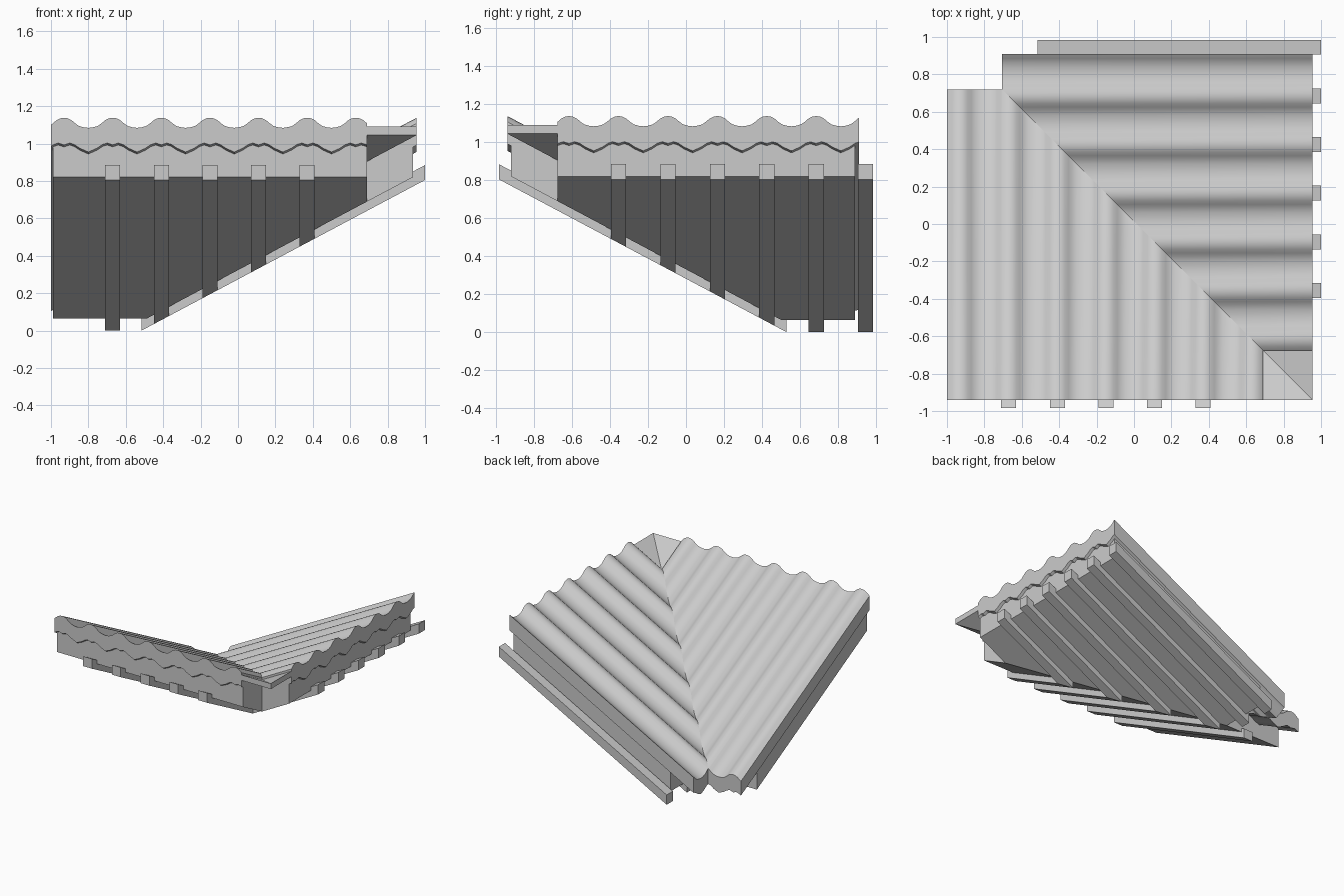
import bpy, bmesh, math

if "Cube" in bpy.data.objects:
    bpy.data.objects.remove(bpy.data.objects["Cube"])

MIRROR = 0.015      # valley line is x + y = MIRROR
SLOPE = 0.531       # fall of both roof planes
PITCH = 0.26        # spacing of rolls and rafters


def prism(name, profile, v0, v1, z_at, side, smooth=False):
    """Extrude a (u, z) profile down the slope, mitred on the valley line."""
    bm = bmesh.new()

    def place(u, v, z):
        z -= SLOPE * (v - z_at)
        p = (u, v, z) if side == "front" else (MIRROR - v, MIRROR - u, z)
        return bm.verts.new(p)

    top = [place(u, v0, z) for u, z in profile]
    low = [place(u, min(v1, MIRROR - u), z) for u, z in profile]
    n = len(profile)
    for i in range(n):
        j = (i + 1) % n
        bm.faces.new((top[i], top[j], low[j], low[i]))
    bm.faces.new(top[::-1])
    ends = [bm.faces.new(low)]
    # split the low end where the square cut turns into the mitre
    kink = MIRROR - v1
    pair = [low[i] for i in range(n) if abs(profile[i][0] - kink) < 1e-5]
    if len(pair) == 2:
        bmesh.utils.face_split(ends[0], pair[0], pair[1])
    bmesh.ops.recalc_face_normals(bm, faces=bm.faces)
    me = bpy.data.meshes.new(name)
    bm.to_mesh(me)
    bm.free()
    ob = bpy.data.objects.new(name, me)
    bpy.context.collection.objects.link(ob)
    if smooth:
        bpy.ops.object.select_all(action='DESELECT')
        ob.select_set(True)
        bpy.context.view_layer.objects.active = ob
        bpy.ops.object.shade_smooth_by_angle(angle=math.radians(32))
    return ob


def lerp(table, d):
    for (a, za), (b, zb) in zip(table, table[1:]):
        if d <= b:
            return za + (zb - za) * (d - a) / (b - a)
    return table[-1][1]


# half-period tile section: distance from roll crest, height
TOP = [(0, 1.138), (.02, 1.135), (.04, 1.125), (.06, 1.108), (.08, 1.094), (.105, 1.087), (.13, 1.084)]
UNDER = [(0, .993), (.03, 1.003), (.055, .995), (.085, .975), (.13, .955)]


def tile_profile(u0, u1, kink):
    def line(table):
        us = {u0, u1, kink}
        for k in range(7):
            crest = -0.93 + k * PITCH
            for d, _ in table:
                us |= {round(crest - d, 4), round(crest + d, 4)}
        us = sorted(u for u in us if u0 <= u <= u1)
        return [(u, lerp(table, abs((u + 0.93 + PITCH / 2) % PITCH - PITCH / 2))) for u in us]
    return line(TOP) + line(UNDER)[::-1]


for side, tile_edge, deck_edge, first in (("front", -1.0, -0.99, 1), ("right", -0.895, -0.875, 0)):
    # rolled tile covering
    prism(side + "_tiles", tile_profile(tile_edge, 0.69, MIRROR - 0.72), -0.94, 0.72, -0.94, side, True)
    # flat valley flashing at the top corner
    prism(side + "_valley_plate", [(0.66, 1.045), (0.66, 1.09), (0.9545, 1.09), (0.9545, 1.045)],
          -0.94, 0.72, -0.94, side)
    # deck under the tiles
    k = MIRROR - 0.5
    prism(side + "_deck", [(deck_edge, .82), (deck_edge, 1.03), (k, 1.03), (0.69, 1.03), (0.69, .82), (k, .82)],
          -0.92, 0.5, -0.92, side)
    # rafters
    for i in range(first, 6):
        c = -0.93 + i * PITCH
        prism(f"{side}_rafter_{i}", [(c - .04, .805), (c - .04, .885), (c + .04, .885), (c + .04, .805)],
              -0.985, 0.53, -0.985, side)
